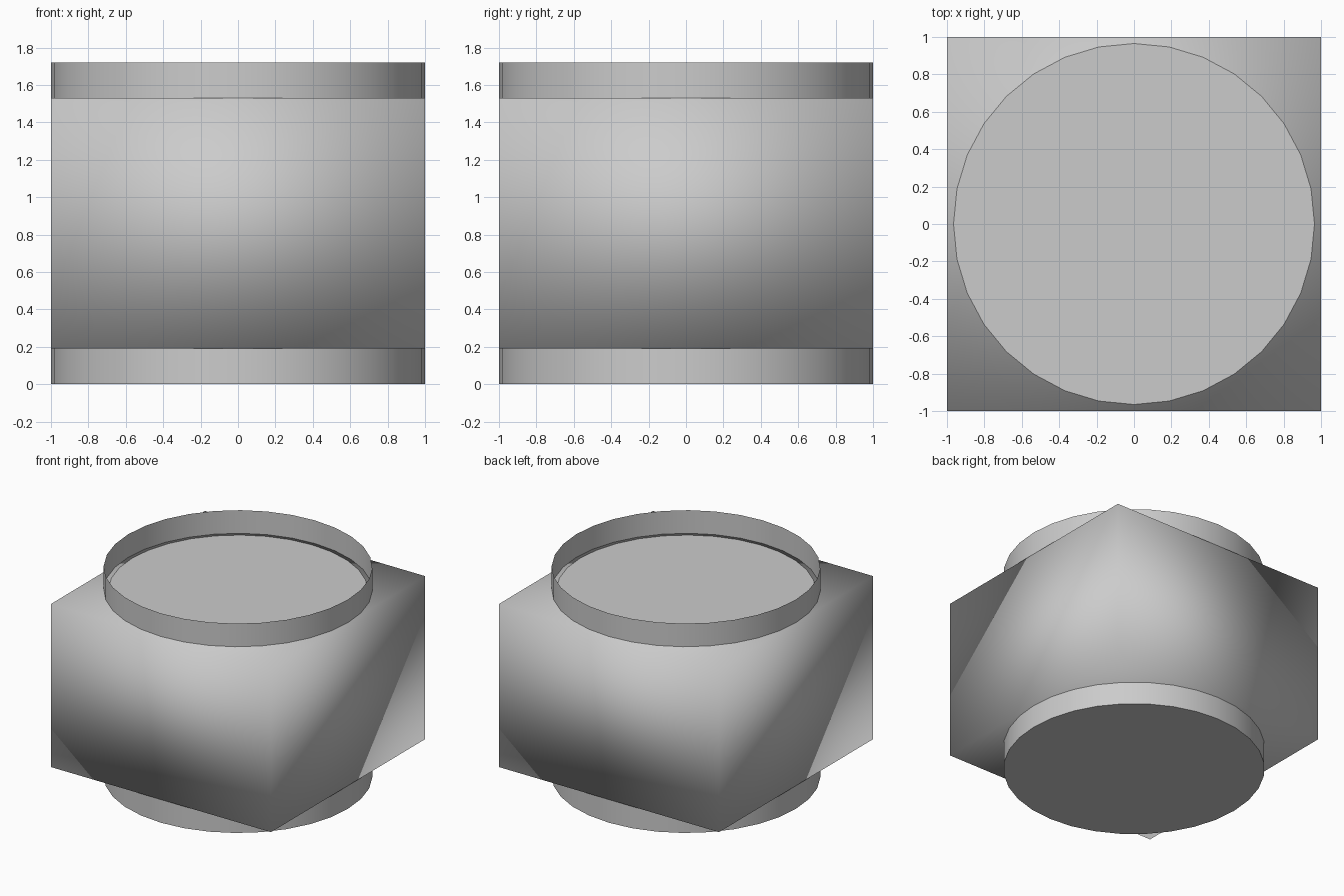
import bpy

if "Cube" in bpy.data.objects:
    bpy.data.objects.remove(bpy.data.objects["Cube"])

SIDES = 32
Z_LOW, Z_HIGH, Z_TOP = 0.19, 1.53, 1.72


def cylinder(name, radius, z0, z1, caps):
    """Upright cylinder between two heights, with a vertex on the x axis."""
    bpy.ops.mesh.primitive_cylinder_add(
        vertices=SIDES, radius=radius, depth=z1 - z0,
        end_fill_type=caps, location=(0, 0, (z0 + z1) / 2))
    obj = bpy.context.object
    obj.name = name
    bpy.ops.object.shade_smooth_by_angle()
    return obj


# Square body, smooth shaded across its corners
bpy.ops.mesh.primitive_cube_add(size=2, location=(0, 0, (Z_LOW + Z_HIGH) / 2))
body = bpy.context.object
body.name = "body"
body.scale.z = (Z_HIGH - Z_LOW) / 2
bpy.ops.object.transform_apply(location=False, rotation=False, scale=True)
bpy.ops.object.shade_smooth()

# Solid round foot below the body
cylinder("base", 1.0, 0.0, Z_LOW, 'NGON')

# Thin open collar above the body
cylinder("top_rim", 1.0, Z_HIGH, Z_TOP, 'NOTHING')

# Flat disc lying on the body inside the collar
bpy.ops.mesh.primitive_circle_add(
    vertices=SIDES, radius=0.965, fill_type='NGON', location=(0, 0, Z_HIGH + 0.002))
bpy.context.object.name = "inner_disc"
